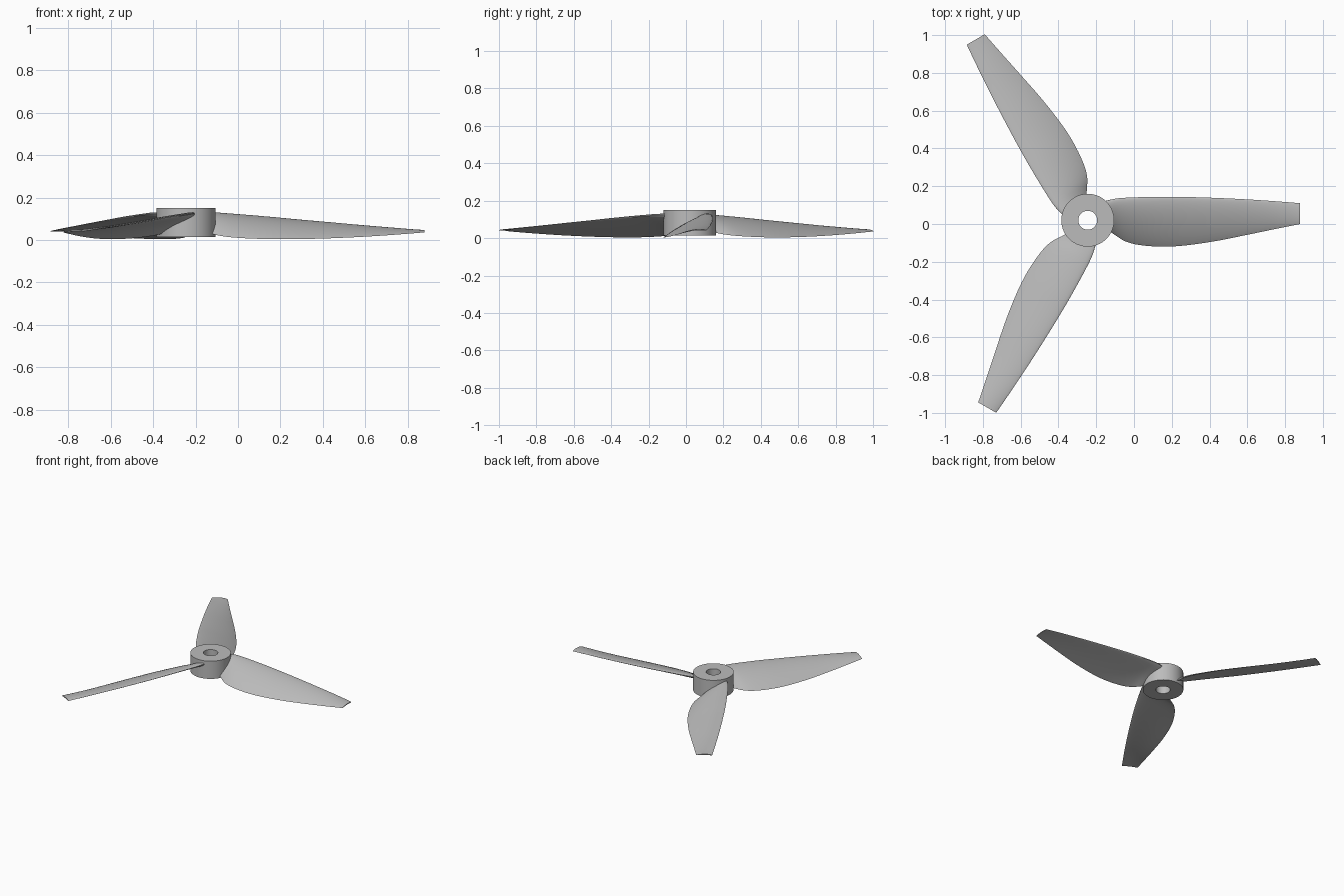
import bpy, bmesh, math
from mathutils import Matrix, Vector

cube = bpy.data.objects.get("Cube")
if cube:
    bpy.data.objects.remove(cube, do_unlink=True)

grey = bpy.data.materials.new("light_grey")
grey.use_nodes = True
grey.diffuse_color = (0.5, 0.5, 0.5, 1)
grey.node_tree.nodes["Principled BSDF"].inputs["Base Color"].default_value = (0.5, 0.5, 0.5, 1)

CENTRE = Vector((-0.245, 0.02, 0))


def finish(name, bm):
    bmesh.ops.recalc_face_normals(bm, faces=bm.faces)
    mesh = bpy.data.meshes.new(name)
    bm.to_mesh(mesh)
    bm.free()
    mesh.materials.append(grey)
    ob = bpy.data.objects.new(name, mesh)
    bpy.context.collection.objects.link(ob)
    bpy.ops.object.select_all(action='DESELECT')
    ob.select_set(True)
    bpy.context.view_layer.objects.active = ob
    bpy.ops.object.shade_smooth_by_angle(angle=math.radians(35))
    return ob


def bridge(bm, rings, closed):
    n = len(rings[0])
    pairs = list(zip(rings, rings[1:])) + ([(rings[-1], rings[0])] if closed else [])
    for a, b in pairs:
        for i in range(n):
            j = (i + 1) % n
            bm.faces.new((a[i], a[j], b[j], b[i]))


# Hub: a bored cylinder, turned from a rectangular profile
bm = bmesh.new()
SIDES = 64
rings = []
for r, z in ((0.05, 0.015), (0.14, 0.015), (0.14, 0.15), (0.05, 0.15)):
    rings.append([bm.verts.new(CENTRE + Vector((r * math.cos(a), r * math.sin(a), z)))
                  for a in (math.tau * i / SIDES for i in range(SIDES))])
bridge(bm, rings, True)
finish("hub", bm)

# Blade stations: radius, leading y, trailing y, leading z, trailing z, thickness
STATIONS = (
    (0.07, 0.095, -0.03, 0.127, 0.045, 0.030),
    (0.14, 0.113, -0.075, 0.126, 0.024, 0.028),
    (0.20, 0.119, -0.112, 0.122, 0.014, 0.026),
    (0.28, 0.122, -0.132, 0.116, 0.008, 0.024),
    (0.40, 0.124, -0.140, 0.106, 0.004, 0.022),
    (0.52, 0.123, -0.133, 0.095, 0.004, 0.019),
    (0.68, 0.118, -0.110, 0.081, 0.008, 0.016),
    (0.85, 0.110, -0.076, 0.066, 0.016, 0.012),
    (1.00, 0.100, -0.045, 0.053, 0.026, 0.009),
    (1.125, 0.090, -0.020, 0.041, 0.036, 0.006),
)


def station(t):
    """Smooth interpolation through the blade stations."""
    i = min(int(t), len(STATIONS) - 2)
    f = t - i
    p = [STATIONS[max(0, min(k, len(STATIONS) - 1))] for k in range(i - 1, i + 3)]
    return [b + f * ((c - a) / 2 + f * ((2 * a - 5 * b + 4 * c - d) / 2
            + f * (3 * b - a - 3 * c + d) / 2)) for a, b, c, d in zip(*p)]


def section(t, points=16):
    """Closed cambered aerofoil with a round nose and a thin tail."""
    r, ly, ty, lz, tz, thick = station(t)
    lead, tail = Vector((r, ly, lz)), Vector((r, ty, tz))
    chord = tail - lead
    normal = Vector((0, -chord.z, chord.y)).normalized()
    if normal.z < 0:
        normal.negate()
    loop = []
    for k in range(2 * points):
        a = math.pi * k / points
        s = (1 - math.cos(a)) / 2
        half = thick * (1.48 * math.sqrt(s) - 0.63 * s - 1.76 * s**2 + 1.42 * s**3 - 0.5 * s**4)
        half += 0.0015 * s * (1 - s**8)
        camber = 0.045 * chord.length * 4 * s * (1 - s)
        side = 1 if k <= points else -1
        loop.append(lead + chord * s + normal * (camber + side * half))
    return loop


# Three identical blades around the hub
STEPS = 4 * (len(STATIONS) - 1)
for i, name in enumerate(("left_blade", "rear_blade", "front_blade")):
    turn = Matrix.Translation(CENTRE) @ Matrix.Rotation(math.tau * i / 3, 4, 'Z')
    bm = bmesh.new()
    rings = [[bm.verts.new(turn @ p) for p in section(k / 4)] for k in range(STEPS + 1)]
    bridge(bm, rings, False)
    bm.faces.new(rings[0])
    bm.faces.new(rings[-1])
    finish(name, bm)
